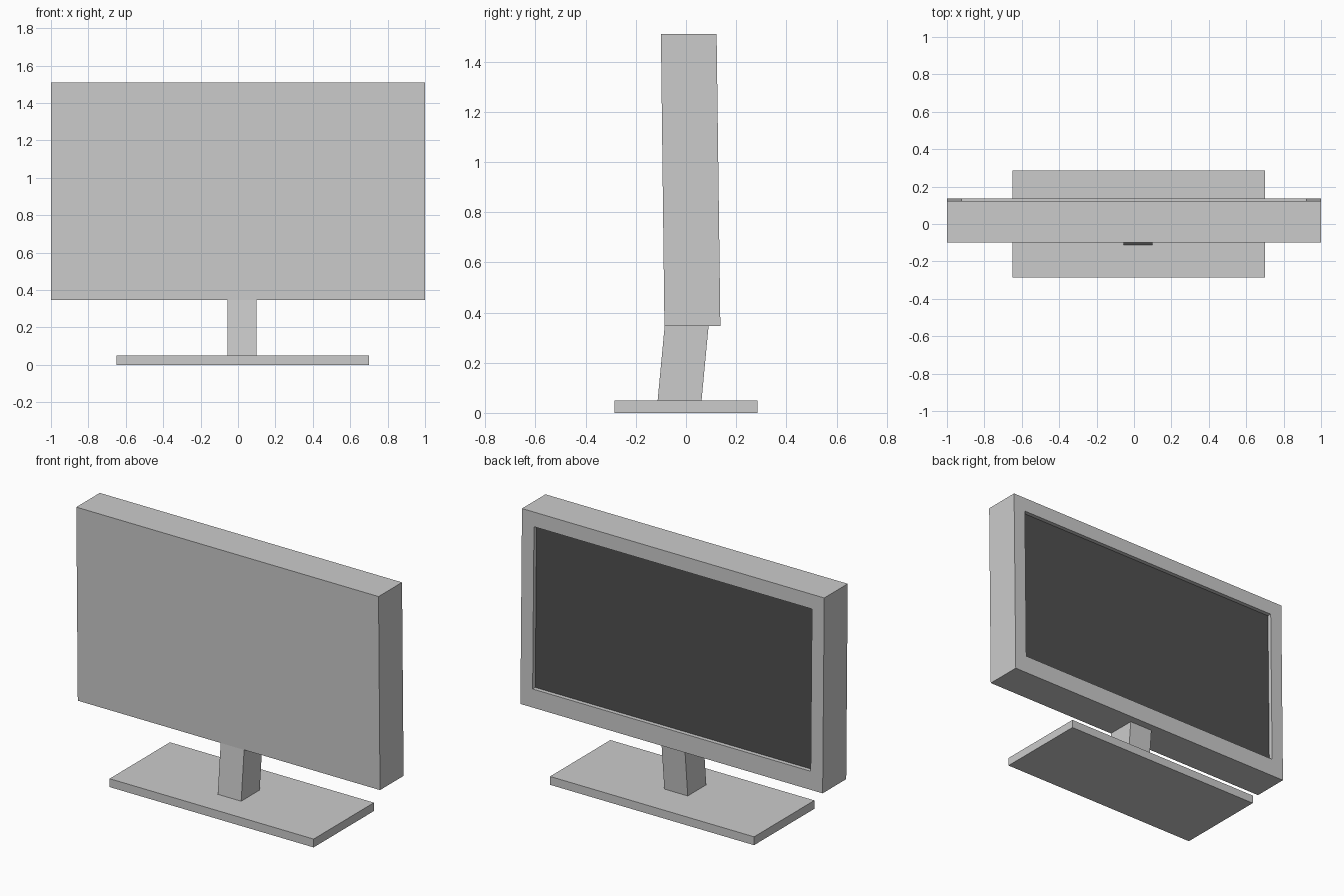
import bpy, bmesh

if "Cube" in bpy.data.objects:
    bpy.data.objects.remove(bpy.data.objects["Cube"])


def slanted_box(name, x, bottom_y, top_y, z):
    """Box whose depth range may differ between bottom and top."""
    bm = bmesh.new()
    bmesh.ops.create_cube(bm, size=2)
    for v in bm.verts:
        up, back, right = v.co.z > 0, v.co.y > 0, v.co.x > 0
        v.co = (x[right], (top_y if up else bottom_y)[back], z[up])
    return bm, name


def finish(bm, name, materials=()):
    bmesh.ops.recalc_face_normals(bm, faces=bm.faces)
    mesh = bpy.data.meshes.new(name)
    bm.to_mesh(mesh)
    bm.free()
    for m in materials:
        mesh.materials.append(m)
    obj = bpy.data.objects.new(name, mesh)
    bpy.context.collection.objects.link(obj)
    return obj


def material(name, value):
    m = bpy.data.materials.new(name)
    m.diffuse_color = (value, value, value, 1)
    m.use_nodes = True
    m.node_tree.nodes["Principled BSDF"].inputs["Base Color"].default_value = m.diffuse_color
    return m


# Stand: flat foot and leaning neck
finish(*slanted_box("base", (-0.675 + 0.025, 0.70), (-0.285, 0.285), (-0.285, 0.285), (0, 0.05)))
finish(*slanted_box("neck", (-0.055, 0.10), (-0.113, 0.062), (-0.085, 0.09), (0.05, 0.347)))

# Housing, tilted slightly forward at the top
Z0, Z1 = 0.347, 1.51
Y0, Y1 = (-0.086, 0.137), (-0.10, 0.122)
bm, name = slanted_box("housing", (-1, 1), Y0, Y1, (Z0, Z1))
bm.normal_update()
screen = max(bm.faces, key=lambda f: f.normal.y)

# Bezel: inset the back-side face, wider along the bottom
bmesh.ops.inset_region(bm, faces=[screen], thickness=0.08)
for v in screen.verts:
    z = 1.423 if v.co.z > 0.9 else 0.457
    t = (z - Z0) / (Z1 - Z0)
    v.co = (0.92 if v.co.x > 0 else -0.92, Y0[1] + t * (Y1[1] - Y0[1]), z)

# Recessed dark screen
panel = bmesh.ops.extrude_discrete_faces(bm, faces=[screen])["faces"][0]
for v in panel.verts:
    v.co.y -= 0.025
panel.material_index = 1
finish(bm, name, (material("grey", 0.8), material("dark_screen", 0.08)))
